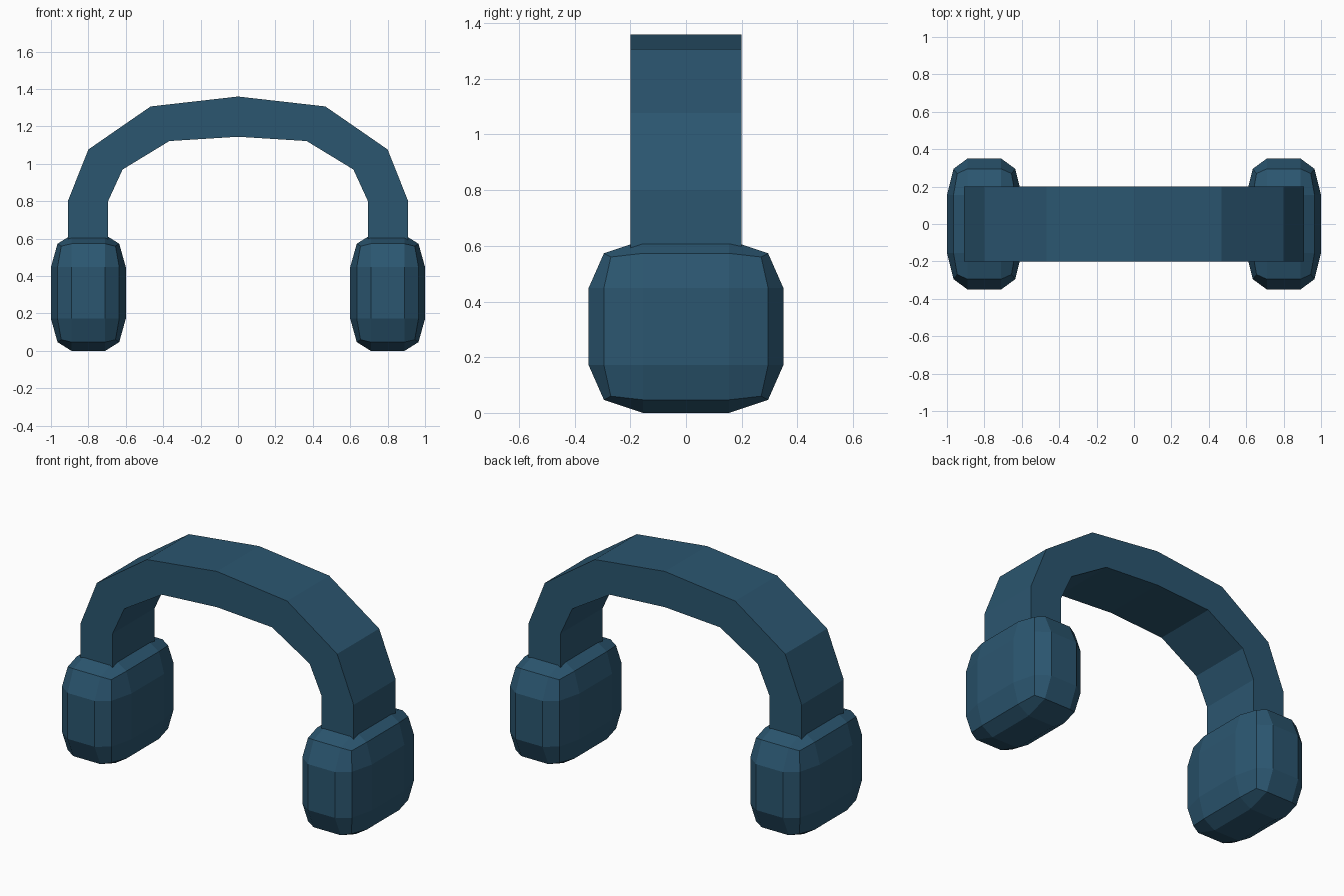
import bpy
import bmesh

if "Cube" in bpy.data.objects:
    bpy.data.objects.remove(bpy.data.objects["Cube"])

mat = bpy.data.materials.new("dark_teal")
mat.diffuse_color = (0.024, 0.093, 0.162, 1)
mat.use_nodes = True
mat.node_tree.nodes["Principled BSDF"].inputs["Base Color"].default_value = mat.diffuse_color


def add_object(name, bm):
    bmesh.ops.recalc_face_normals(bm, faces=bm.faces[:])
    mesh = bpy.data.meshes.new(name)
    bm.to_mesh(mesh)
    bm.free()
    mesh.materials.append(mat)
    obj = bpy.data.objects.new(name, mesh)
    bpy.context.collection.objects.link(obj)
    return obj


# Headband: half profile as (outer, inner) pairs, mirrored and extruded in y
half = [((0.91, 0.58), (0.695, 0.58)),
        ((0.91, 0.80), (0.695, 0.80)),
        ((0.80, 1.077), (0.617, 0.97)),
        ((0.467, 1.307), (0.367, 1.122))]
top = [((0, 1.36), (0, 1.145))]
mirrored = [tuple((-x, z) for x, z in pair) for pair in reversed(half)]
bm = bmesh.new()
rings = []
for outer, inner in half + top + mirrored:
    section = [(*outer, -0.2), (*inner, -0.2), (*inner, 0.2), (*outer, 0.2)]
    rings.append([bm.verts.new((x, y, z)) for x, z, y in section])
for a, b in zip(rings, rings[1:]):
    for i in range(4):
        j = (i + 1) % 4
        bm.faces.new((a[i], a[j], b[j], b[i]))
bm.faces.new(rings[0])
bm.faces.new(rings[-1])
add_object("headband", bm)

# Ear cups: a 3x3x3 box whose edges and corners are drawn in to round it.
# Half sizes per axis: inner grid line, face, edge, corner
SIZES = [(0.09, 0.20, 0.165, 0.145),
         (0.155, 0.35, 0.295, 0.27),
         (0.138, 0.31, 0.263, 0.25)]


def ear_cup(name, x):
    bm = bmesh.new()
    bmesh.ops.create_cube(bm, size=2)
    bmesh.ops.subdivide_edges(bm, edges=bm.edges[:], cuts=2, use_grid_fill=True)
    for v in bm.verts:
        outer = [abs(c) > 0.9 for c in v.co]
        for axis in range(3):
            size = SIZES[axis][sum(outer) if outer[axis] else 0]
            v.co[axis] = size if v.co[axis] > 0 else -size
    obj = add_object(name, bm)
    obj.location = (x, 0, 0.31)


ear_cup("left_ear_cup", -0.8)
ear_cup("right_ear_cup", 0.8)
